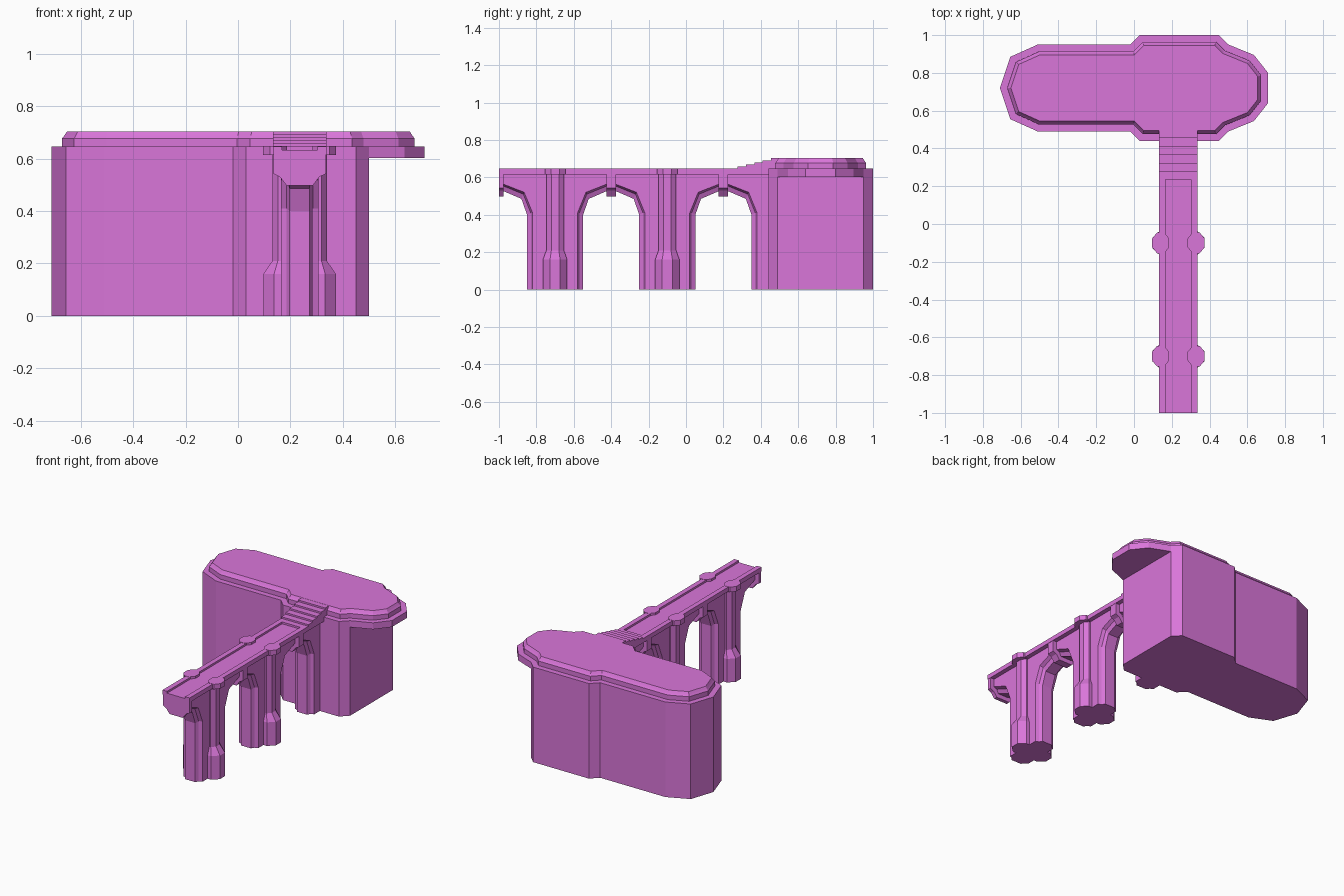
import bpy, bmesh
from mathutils import Vector

if "Cube" in bpy.data.objects:
    bpy.data.objects.remove(bpy.data.objects["Cube"])

mat = bpy.data.materials.new("orchid")
mat.diffuse_color = (0.70, 0.18, 0.70, 1)
mat.use_nodes = True
mat.node_tree.nodes["Principled BSDF"].inputs["Base Color"].default_value = mat.diffuse_color
CX = 0.235                      # bridge centre line


def loft(name, rings):
    """Closed solid through rings that all have the same number of points."""
    bm = bmesh.new()
    vs = [[bm.verts.new(p) for p in r] for r in rings]
    n = len(vs[0])
    for a, b in zip(vs, vs[1:]):
        for i in range(n):
            bm.faces.new((a[i], a[(i + 1) % n], b[(i + 1) % n], b[i]))
    bm.faces.new(vs[0])
    bm.faces.new(vs[-1])
    bmesh.ops.recalc_face_normals(bm, faces=bm.faces)
    me = bpy.data.meshes.new(name)
    bm.to_mesh(me)
    bm.free()
    ob = bpy.data.objects.new(name, me)
    bpy.context.collection.objects.link(ob)
    me.materials.append(mat)
    return ob


def flat(pts, z):
    return [(x, y, z) for x, y in pts]


def inset(pts, d):
    """Mitred inset of a clockwise outline."""
    out = []
    for i, p in enumerate(pts):
        p = Vector(p)
        e1 = (p - Vector(pts[i - 1])).normalized()
        e2 = (Vector(pts[(i + 1) % len(pts)]) - p).normalized()
        n1, n2 = Vector((e1.y, -e1.x)), Vector((e2.y, -e2.x))
        out.append(tuple(p + (n1 + n2) * d / (1 + n1.dot(n2))))
    return out


# Platform outline: back half, mirrored about y = 0.72 for the front half
back = [(-0.655, 0.885), (-0.51, 0.95), (-0.02, 0.95), (0.03, 1.0), (0.45, 1.0),
        (0.5, 0.95), (0.635, 0.895), (0.71, 0.80)]
outline = [(-0.71, 0.72)] + back + [(x, 1.44 - y) for x, y in reversed(back)]

# Tall base, cut flat where the rounded right end overhangs
base = [p for p in outline if p[0] <= 0.5]
loft("platform_base", [flat(base, 0), flat(base, 0.61)])
loft("platform_slab", [flat(outline, 0.602), flat(outline, 0.646)])
loft("platform_top", [flat(inset(outline, d), z) for d, z in
                      ((0.037, 0.64), (0.037, 0.677), (0.045, 0.687), (0.055, 0.703))])


# Arcade wall: side profile with two and a half arches, chamfered across x
def arcade(arch):
    pts = [(-1, arch[-1][1])]
    for c in (-1, -0.4, 0.2):
        if c > -1:
            pts += [(c - w, z) for w, z in arch]
        pts += [(c + w, z) for w, z in reversed(arch)]
    return pts + [(0.47, 0), (0.47, 0.62), (-1, 0.62)]


outer = arcade([(0.18, 0), (0.18, 0.41), (0.135, 0.52), (0.02, 0.565)])
middle = arcade([(0.17, 0), (0.17, 0.41), (0.13, 0.51), (0.02, 0.555)])
inner = arcade([(0.15, 0), (0.15, 0.40), (0.12, 0.485), (0.02, 0.528)])
layers = ((-0.072, outer), (-0.05, middle), (-0.038, inner),
          (0.038, inner), (0.05, middle), (0.072, outer))
loft("arcade_wall", [[(CX + dx, y, z) for y, z in prof] for dx, prof in layers])

# Keystones hanging at each arch crown
key = [(-0.1, 0.62), (-0.1, 0.542), (-0.075, 0.53), (-0.05, 0.497)]
key += [(-x, z) for x, z in reversed(key)]
for i, (y0, y1) in enumerate(((-1, -0.975), (-0.425, -0.375), (0.175, 0.225))):
    loft(f"keystone_{i}", [[(CX + x, y, z) for x, z in key] for y in (y0, y1)])

# Deck with raised parapets, then the stepped end
half = [(-0.102, 0.616), (-0.102, 0.646), (-0.068, 0.646), (-0.068, 0.633)]
deck = half + [(-x, z) for x, z in reversed(half)]
loft("bridge_deck", [[(CX + x, y, z) for x, z in deck] for y in (-1, 0.235)])

stair = [(0.235, 0.616), (0.235, 0.646)]
for i in range(5):
    y = 0.275 + 0.045 * i
    stair += [(y, stair[-1][1]), (y, 0.657 + 0.0113 * i)]
stair += [(0.5, stair[-1][1]), (0.5, 0.616)]
loft("bridge_steps", [[(CX + s * 0.102, y, z) for y, z in stair] for s in (-1, 1)])


# Half-round faceted buttresses on both sides of each pier, capped by knobs
def octagon(s, off, cy, rx, ry, z):
    k = 0.42
    pts = [(1, k), (k, 1), (-k, 1), (-1, k), (-1, -k), (-k, -1), (k, -1), (1, -k)]
    return [(CX + s * (off + rx * x), cy + ry * y, z) for x, y in pts]


for cy in (-0.7, -0.1):
    for s, side in ((-1, "left"), (1, "right")):
        loft(f"buttress_{side}", [octagon(s, 0.068, cy, rx, ry, z) for rx, ry, z in
                                  ((0.07, 0.065, 0), (0.07, 0.065, 0.16),
                                   (0.036, 0.047, 0.21), (0.036, 0.047, 0.62))])
        loft(f"parapet_knob_{side}", [octagon(s, 0.094, cy, 0.045, 0.055, z)
                                      for z in (0.614, 0.648)])
